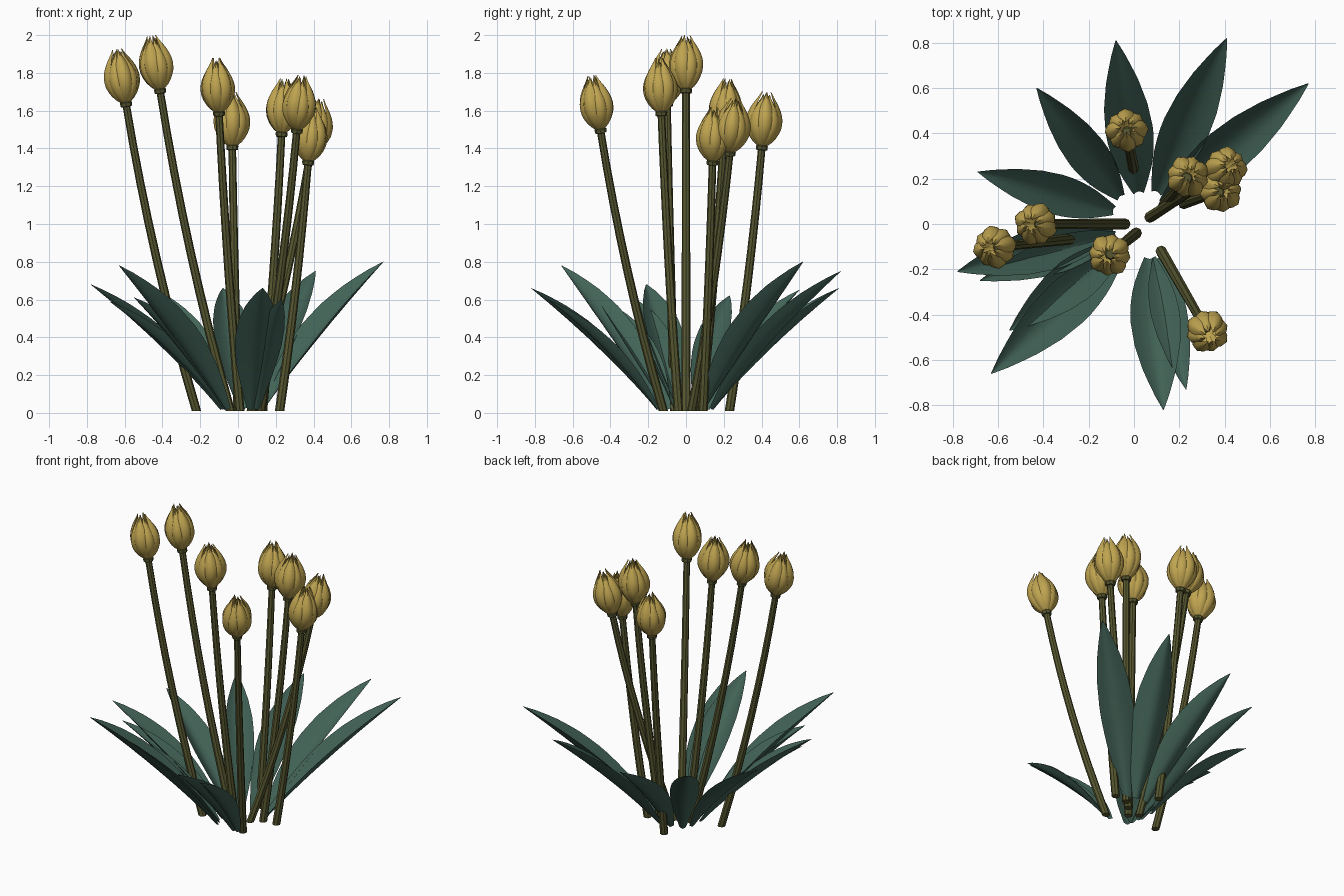
import bpy, bmesh, math
from mathutils import Vector

if "Cube" in bpy.data.objects:
    bpy.data.objects.remove(bpy.data.objects["Cube"])


def material(name, rgb):
    m = bpy.data.materials.new(name)
    m.diffuse_color = (*rgb, 1)
    m.use_nodes = True
    m.node_tree.nodes["Principled BSDF"].inputs["Base Color"].default_value = m.diffuse_color
    return m


LEAF = material("leaf_green", (0.055, 0.125, 0.095))
STEM = material("stem_olive", (0.095, 0.095, 0.03))
PETAL = material("petal_yellow", (0.52, 0.37, 0.08))


def bezier(a, b, c, t):
    return a * (1 - t) ** 2 + b * 2 * t * (1 - t) + c * t * t


def lerp_table(table, t):
    for (t0, v0), (t1, v1) in zip(table, table[1:]):
        if t <= t1:
            return v0 + (v1 - v0) * (t - t0) / (t1 - t0)
    return table[-1][1]


def skin(bm, rows, closed=False):
    """Join rows of points with quads; closed rows make a capped tube."""
    vs = [[bm.verts.new(p) for p in row] for row in rows]
    n = len(vs[0])
    for a, b in zip(vs, vs[1:]):
        for i in range(n if closed else n - 1):
            j = (i + 1) % n
            bm.faces.new((a[i], a[j], b[j], b[i]))
    if closed:
        bm.faces.new(vs[0][::-1])
        bm.faces.new(vs[-1])


def finish(bm, name, mat, angle):
    me = bpy.data.meshes.new(name)
    bm.to_mesh(me)
    bm.free()
    me.materials.append(mat)
    ob = bpy.data.objects.new(name, me)
    bpy.context.collection.objects.link(ob)
    bpy.ops.object.select_all(action='DESELECT')
    ob.select_set(True)
    bpy.context.view_layer.objects.active = ob
    bpy.ops.object.shade_smooth_by_angle(angle=math.radians(angle))
    return ob


# Leaves: pointed cupped blades along an arched centre line
LEAF_WIDTH = [(0, .22), (.12, .5), (.25, .78), (.4, .97), (.5, 1), (.65, .92),
              (.8, .66), (.92, .32), (1, .02)]


def leaf(i, base, tip, half):
    a, c = Vector(base), Vector(tip)
    side = (c - a).cross(Vector((0, 0, 1))).normalized()
    up = side.cross(c - a).normalized()
    b = (a + c) / 2 + up * 0.09
    rows = []
    for k in range(15):
        t = k / 14
        w = half * lerp_table(LEAF_WIDTH, t)
        p = bezier(a, b, c, t)
        rows.append([p + side * (w * u) + up * (w * (0.62 * abs(u) ** 1.5 - 0.25))
                     for u in (-1, -.67, -.33, 0, .33, .67, 1)])
    bm = bmesh.new()
    skin(bm, rows)
    finish(bm, f"leaf_{i}", LEAF, 60)


LEAVES = [
    ((.02, .14, .02), (-.08, .81, .66), .105),
    ((.10, .14, .02), (.41, .82, .75), .105),
    ((.13, .09, .02), (.77, .62, .80), .105),
    ((-.06, .12, .02), (-.43, .60, .65), .09),
    ((-.09, .06, .02), (-.69, .23, .62), .09),
    ((-.09, -.03, .02), (-.78, -.21, .68), .10),
    ((-.08, -.05, .02), (-.68, -.25, .59), .08),
    ((-.06, -.13, .02), (-.63, -.66, .78), .11),
    ((-.07, -.10, .02), (-.55, -.47, .61), .10),
    ((.07, -.15, .02), (.13, -.82, .66), .11),
    ((.10, -.15, .02), (.23, -.73, .60), .08),
]
for i, args in enumerate(LEAVES, 1):
    leaf(i, *args)

# Flowers: bent stem with a collar, and a closed bud of ridged petals
BUD = [(0, .022), (.08, .05), (.2, .078), (.35, .095), (.48, .098), (.62, .09),
       (.78, .067), (.9, .042), (1, .026)]
SPREAD = [(0, .6), (.3, .62), (.6, .6), (.8, .48), (.92, .27), (1, .02)]


def flower(i, base, neck):
    a, c = Vector(base), Vector(neck)
    lean = Vector((c.x - a.x, c.y - a.y, 0))
    b = (a + c) / 2 + lean * 0.14
    end = (c - b).normalized()

    # stem
    path = [(bezier(a, b, c, k / 8), .025 - .005 * k / 8) for k in range(9)]
    path += [(c + end * .003, .03), (c + end * .022, .032), (c + end * .035, .022)]
    x = end.orthogonal().normalized()
    y = end.cross(x)
    rows = [[p + (x * math.cos(q) + y * math.sin(q)) * r
             for q in (j * math.tau / 8 for j in range(8))] for p, r in path]
    for k, p in enumerate(rows[0]):
        p.z = 0.01
    bm = bmesh.new()
    skin(bm, rows, closed=True)
    bmesh.ops.recalc_face_normals(bm, faces=bm.faces)
    finish(bm, f"stem_{i}", STEM, 40)

    # bud: two layers of four petals, keels outward, edges tucked inward
    bm = bmesh.new()
    foot = c + end * .02
    for n in range(8):
        inner = n % 2
        mid = n * math.tau / 8 + i
        height = .275 if inner else .29
        rows = []
        for k in range(13):
            t = k / 12
            r = lerp_table(BUD, t) * (.95 if inner else 1)
            s = lerp_table(SPREAD, t)
            row = []
            for u in (-1, -.5, 0, .5, 1):
                q = mid + u * s
                rr = r * (1 - .2 * abs(u) ** 1.3)
                row.append(foot + end * (t * height)
                           + (x * math.cos(q) + y * math.sin(q)) * rr)
            rows.append(row)
        skin(bm, rows)
    finish(bm, f"flower_bud_{i}", PETAL, 50)


FLOWERS = [
    ((-.22, -.06, .01), (-.59, -.10, 1.62)),
    ((-.04, 0, .01), (-.41, 0, 1.69)),
    ((.01, -.04, .01), (-.10, -.13, 1.57)),
    ((0, .23, .01), (-.03, .40, 1.39)),
    ((.12, -.12, .01), (.31, -.45, 1.48)),
    ((.13, .08, .01), (.23, .20, 1.46)),
    ((.07, .03, .01), (.38, .23, 1.36)),
    ((.22, .09, .01), (.37, .14, 1.31)),
]
for i, (base, neck) in enumerate(FLOWERS, 1):
    flower(i, base, neck)
